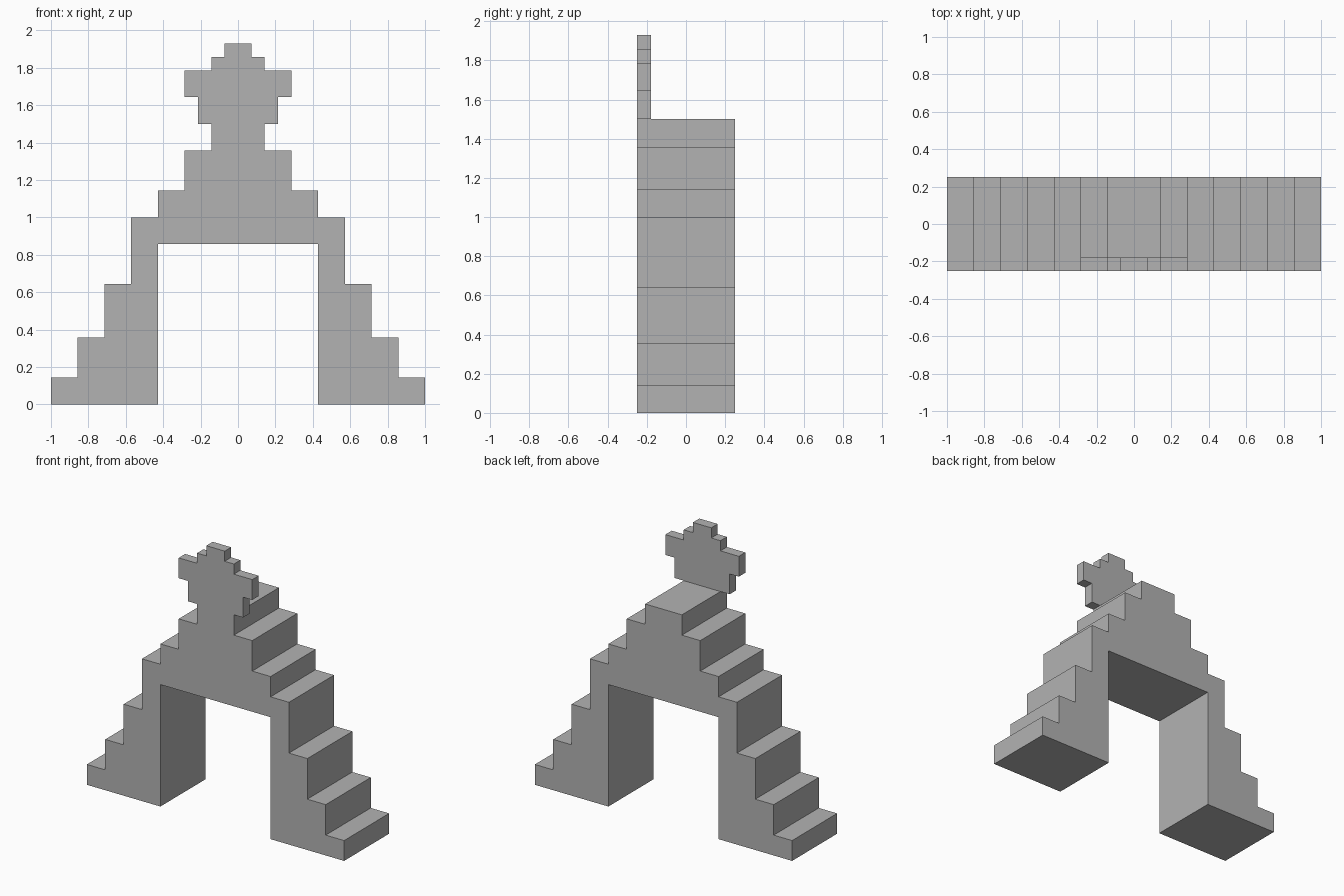
import bpy
import bmesh

cube = bpy.data.objects.get("Cube")
if cube:
    bpy.data.objects.remove(cube, do_unlink=True)

U = 1 / 14        # one block
FRONT = -3.5      # front plane, in blocks

stone = bpy.data.materials.new("stone grey")
grey = (0.45, 0.45, 0.45, 1)
stone.diffuse_color = grey
stone.use_nodes = True
stone.node_tree.nodes["Principled BSDF"].inputs["Base Color"].default_value = grey


def stepped_outline(base, steps):
    """Right half of a stepped outline from (half width, top height) pairs."""
    points, z = [], base
    for half, top in steps:
        points += [(half, z), (half, top)]
        z = top
    return points


def extruded(name, half_outline, depth):
    """Mirror a half outline, fill it and extrude it back from the front plane."""
    outline = half_outline + [(-x, z) for x, z in reversed(half_outline)]
    bm = bmesh.new()
    face = bm.faces.new([bm.verts.new((x * U, FRONT * U, z * U)) for x, z in outline])
    result = bmesh.ops.extrude_face_region(bm, geom=[face], use_keep_orig=True)
    moved = [g for g in result["geom"] if isinstance(g, bmesh.types.BMVert)]
    bmesh.ops.translate(bm, verts=moved, vec=(0, depth * U, 0))
    bmesh.ops.recalc_face_normals(bm, faces=bm.faces)
    mesh = bpy.data.meshes.new(name)
    bm.to_mesh(mesh)
    bm.free()
    mesh.materials.append(stone)
    obj = bpy.data.objects.new(name, mesh)
    bpy.context.collection.objects.link(obj)
    return obj


# Stepped arch with a square opening
opening = [(6, 12), (6, 0)]
stairs = [(14, 2), (12, 5), (10, 9), (8, 14), (6, 16), (4, 19), (2, 21)]
extruded("stepped_arch", opening + stepped_outline(0, stairs), 7)

# Thin crest standing on the front edge of the top step
crest = [(3, 23), (4, 25), (2, 26), (1, 27)]
extruded("front_crest", stepped_outline(21, crest), 1)
